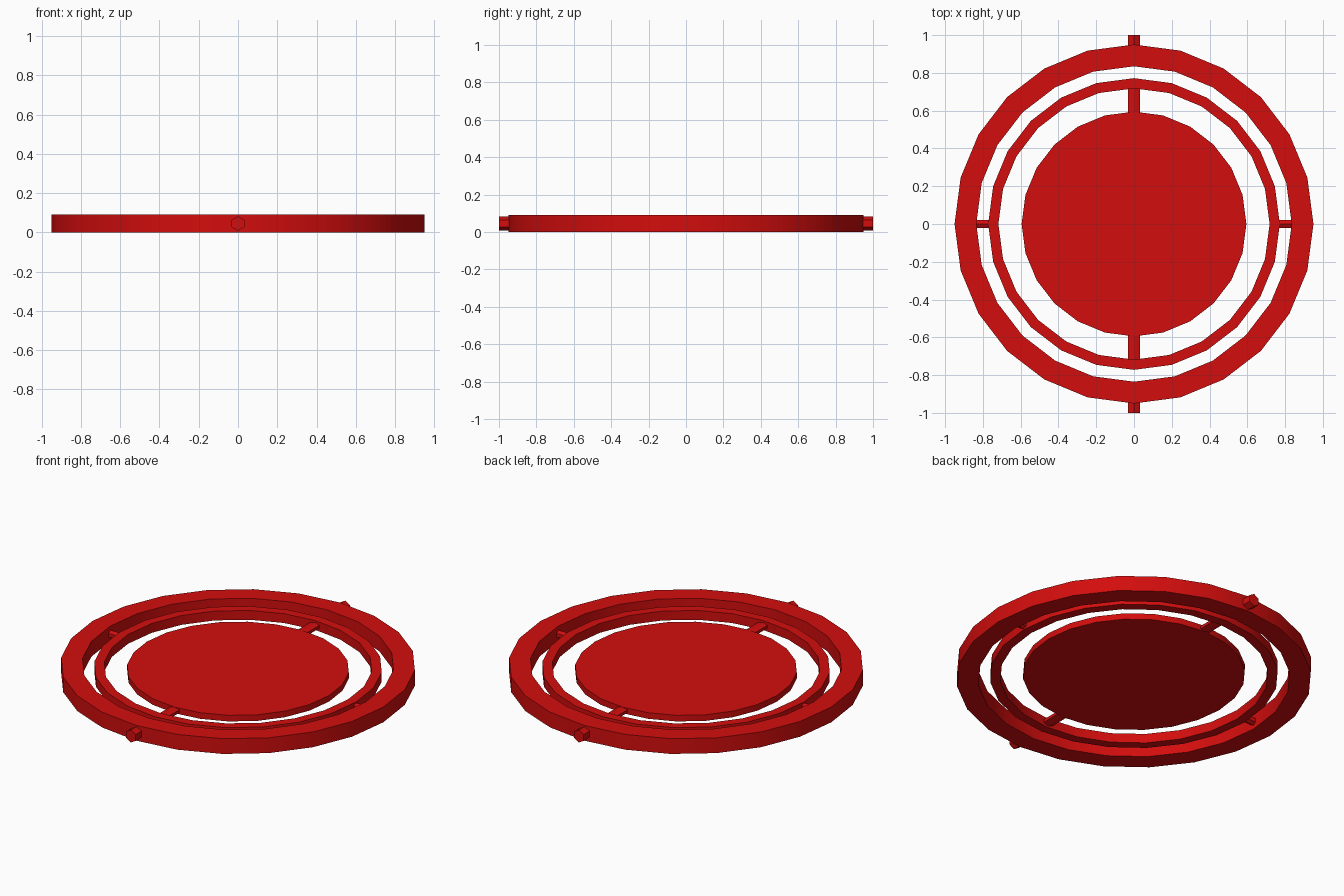
import bpy, bmesh, math
from mathutils import Matrix

if "Cube" in bpy.data.objects:
    bpy.data.objects.remove(bpy.data.objects["Cube"])

MID = 0.045   # height of the shared pivot plane
SIDES = 24

red = bpy.data.materials.new("red")
red.diffuse_color = (0.65, 0.004, 0.004, 1)
red.use_nodes = True
red.node_tree.nodes["Principled BSDF"].inputs["Base Color"].default_value = red.diffuse_color


def finish(name, bm):
    bmesh.ops.recalc_face_normals(bm, faces=bm.faces)
    mesh = bpy.data.meshes.new(name)
    bm.to_mesh(mesh)
    bm.free()
    mesh.materials.append(red)
    ob = bpy.data.objects.new(name, mesh)
    bpy.context.collection.objects.link(ob)
    bpy.ops.object.select_all(action='DESELECT')
    ob.select_set(True)
    bpy.context.view_layer.objects.active = ob
    bpy.ops.object.shade_smooth_by_angle(angle=math.radians(30))
    return ob


def ring(name, inner, outer, height):
    """Flat band with a rectangular section."""
    bm = bmesh.new()
    h = height / 2
    section = [(inner, -h), (outer, -h), (outer, h), (inner, h)]
    loops = []
    for i in range(SIDES):
        a = 2 * math.pi * i / SIDES
        loops.append([bm.verts.new((r * math.cos(a), r * math.sin(a), MID + z))
                      for r, z in section])
    for i in range(SIDES):
        p, q = loops[i], loops[(i + 1) % SIDES]
        for k in range(4):
            n = (k + 1) % 4
            bm.faces.new((p[k], q[k], q[n], p[n]))
    return finish(name, bm)


def disc(name, radius, height):
    bm = bmesh.new()
    bmesh.ops.create_cone(bm, cap_ends=True, segments=SIDES, radius1=radius,
                          radius2=radius, depth=height,
                          matrix=Matrix.Translation((0, 0, MID)))
    return finish(name, bm)


def pin(name, start, end, half_width, half_height, angle):
    """Six-sided pin pointing outward at the given angle, ridge on top."""
    bm = bmesh.new()
    bmesh.ops.create_cone(bm, cap_ends=True, segments=6, radius1=1, radius2=1,
                          depth=end - start)
    # ridge along x after the turn, so it faces up
    turn = Matrix.Rotation(math.pi / 2, 4, 'Y')
    if max(abs(v.co.x) for v in bm.verts) < 0.99:
        turn = turn @ Matrix.Rotation(math.pi / 6, 4, 'Z')
    size = Matrix.Diagonal((1, half_width / math.cos(math.pi / 6), half_height, 1))
    place = (Matrix.Translation((0, 0, MID)) @ Matrix.Rotation(angle, 4, 'Z')
             @ Matrix.Translation(((start + end) / 2, 0, 0)))
    bm.transform(place @ size @ turn)
    return finish(name, bm)


# Concentric parts
ring("outer_ring", 0.835, 0.95, 0.09)
ring("middle_ring", 0.718, 0.772, 0.055)
disc("centre_disc", 0.595, 0.036)

# Pivot pins in opposite pairs
for side, a in (("back", math.pi / 2), ("front", -math.pi / 2)):
    pin("outer_pin_" + side, 0.94, 1.0, 0.032, 0.037, a)
    pin("disc_pin_" + side, 0.585, 0.725, 0.031, 0.017, a)
for side, a in (("right", 0), ("left", math.pi)):
    pin("ring_pin_" + side, 0.765, 0.84, 0.02, 0.022, a)
